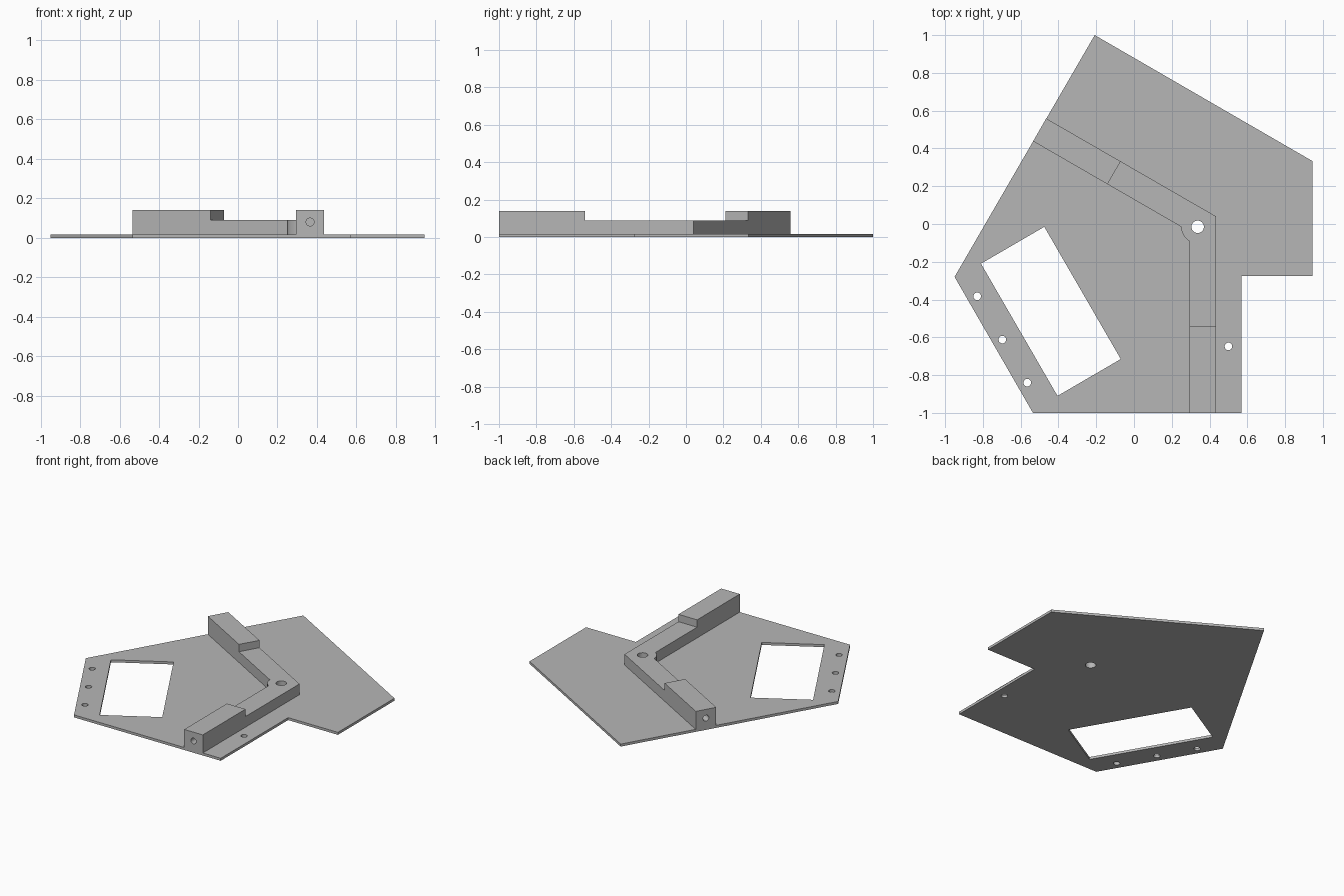
import bpy
import bmesh
from math import cos, sin, radians
from mathutils import Vector

cube = bpy.data.objects.get("Cube")
if cube:
    bpy.data.objects.remove(cube, do_unlink=True)

PLATE_TOP, LOW_TOP, HIGH_TOP = 0.017, 0.09, 0.14

grey = bpy.data.materials.new("plain grey")
grey.use_nodes = True
grey.diffuse_color = (0.47, 0.47, 0.47, 1)
grey.node_tree.nodes["Principled BSDF"].inputs["Base Color"].default_value = grey.diffuse_color


def prism(name, outline, bottom, top):
    """Extrude a plan outline between two heights."""
    bm = bmesh.new()
    face = bm.faces.new([bm.verts.new((x, y, bottom)) for x, y in outline])
    raised = bmesh.ops.extrude_face_region(bm, geom=[face])["geom"]
    verts = [v for v in raised if isinstance(v, bmesh.types.BMVert)]
    bmesh.ops.translate(bm, verts=verts, vec=(0, 0, top - bottom))
    bmesh.ops.recalc_face_normals(bm, faces=bm.faces)
    mesh = bpy.data.meshes.new(name)
    bm.to_mesh(mesh)
    bm.free()
    mesh.materials.append(grey)
    obj = bpy.data.objects.new(name, mesh)
    bpy.context.collection.objects.link(obj)
    return obj


def drill(centre, radius, axis=(0, 0, 1), length=1.0):
    """Make a round cutter centred on a point."""
    bpy.ops.mesh.primitive_cylinder_add(vertices=32, radius=radius, depth=length, location=centre)
    obj = bpy.context.object
    obj.name = "hole_cutter"
    obj.rotation_euler = Vector(axis).to_track_quat("Z", "Y").to_euler()
    return obj


def cut(target, cutters):
    """Subtract the cutters and discard them."""
    bpy.ops.object.select_all(action="DESELECT")
    target.select_set(True)
    bpy.context.view_layer.objects.active = target
    for cutter in cutters:
        cutter.hide_render = True
        mod = target.modifiers.new("cut", "BOOLEAN")
        mod.operation, mod.solver, mod.object = "DIFFERENCE", "EXACT", cutter
        bpy.ops.object.modifier_apply(modifier=mod.name)
        bpy.data.objects.remove(cutter, do_unlink=True)
    bpy.ops.object.shade_smooth_by_angle(angle=radians(30))


pivot = Vector((0.337, -0.015, 0))

# Base plate with a rectangular window and mounting holes
plate = prism("base_plate", [(-0.208, 1), (0.945, 0.333), (0.945, -0.275), (0.57, -0.275),
                             (0.57, -1), (-0.535, -1), (-0.95, -0.28)], 0, PLATE_TOP)
window = prism("window_cutter", [(-0.81, -0.21), (-0.475, -0.015), (-0.07, -0.715),
                                 (-0.405, -0.91)], -0.1, 0.1)
mounts = [(-0.83, -0.383), (-0.697, -0.612), (-0.565, -0.84), (0.5, -0.648)]
cut(plate, [window, drill(pivot, 0.033)] + [drill((x, y, 0), 0.02) for x, y in mounts])

# Angled rail, with a rounded boss on the inside of its bend
boss = [(pivot.x + 0.087 * cos(radians(a)), pivot.y + 0.087 * sin(radians(a)))
        for a in range(240, 179, -6)]
rail = prism("angled_rail", [(-0.465, 0.559), (0.435, 0.04), (0.435, -1), (0.295, -1)]
             + boss + [(-0.534, 0.438)], PLATE_TOP, HIGH_TOP)

# Lower the middle of the rail, leaving a raised block at each end
step = prism("step_cutter", [(-0.19, 0.125), (-0.02, 0.419), (0.6, 0.2), (0.6, -0.54),
                             (0.1, -0.54)], LOW_TOP, 0.3)

# Pivot hole through the bend and a blind hole in each end
cut(rail, [step, drill(pivot, 0.033),
           drill((0.365, -1, 0.08), 0.02, (0, 1, 0), 0.4),
           drill((-0.4995, 0.4985, 0.08), 0.02, (0.866, -0.5, 0), 0.4)])
